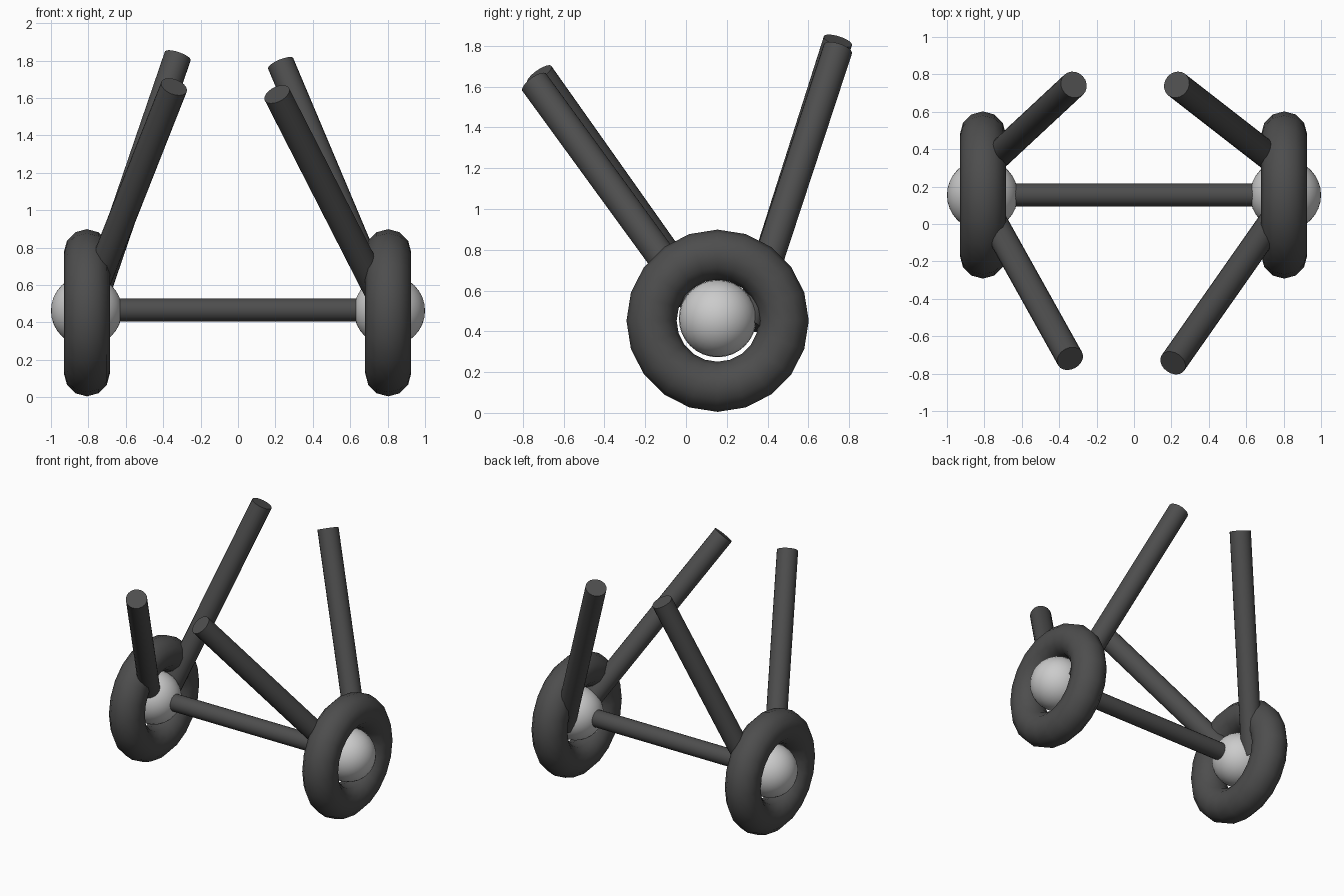
import bpy
from math import pi
from mathutils import Vector

if "Cube" in bpy.data.objects:
    bpy.data.objects.remove(bpy.data.objects["Cube"])

dark = bpy.data.materials.new("dark_grey")
dark.diffuse_color = (0.075, 0.075, 0.075, 1)
dark.use_nodes = True
dark.node_tree.nodes["Principled BSDF"].inputs["Base Color"].default_value = dark.diffuse_color
WY, WZ = 0.155, 0.452


def finish(name, mat=None):
    ob = bpy.context.object
    ob.name = name
    if mat:
        ob.data.materials.append(mat)
    bpy.ops.object.shade_smooth_by_angle(angle=0.7)
    return ob


def rod(name, a, b, radius):
    a, b = Vector(a), Vector(b)
    d = b - a
    bpy.ops.mesh.primitive_cylinder_add(vertices=20, radius=radius, depth=d.length,
                                        location=(a + b) / 2,
                                        rotation=d.to_track_quat('Z', 'Y').to_euler())
    return finish(name, dark)


# Tyres and hubs
for side, s, tx in (("left", -1, -0.808), ("right", 1, 0.803)):
    bpy.ops.mesh.primitive_torus_add(major_segments=20, minor_segments=12,
                                     major_radius=0.324, minor_radius=0.123,
                                     location=(tx, WY, WZ), rotation=(0, pi / 2, 0))
    finish(side + "_tyre", dark)
    bpy.ops.mesh.primitive_uv_sphere_add(segments=32, ring_count=16, radius=0.19,
                                         location=(s * 0.81, WY, 0.463),
                                         rotation=(0, pi / 2, 0))
    finish(side + "_hub")

# Axle between the hubs
rod("axle", (-0.66, WY, 0.467), (0.66, WY, 0.467), 0.062)

# Upright struts, each from the hub to its free upper end
struts = {
    "left_front_strut": ((-0.80, 0.10, 0.50), (-0.342, -0.72, 1.66)),
    "left_back_strut": ((-0.80, 0.30, 0.43), (-0.322, 0.745, 1.825)),
    "right_front_strut": ((0.785, 0.08, 0.49), (0.208, -0.743, 1.62)),
    "right_back_strut": ((0.80, 0.30, 0.43), (0.228, 0.745, 1.785)),
}
for name, (low, high) in struts.items():
    rod(name, low, high, 0.073)
